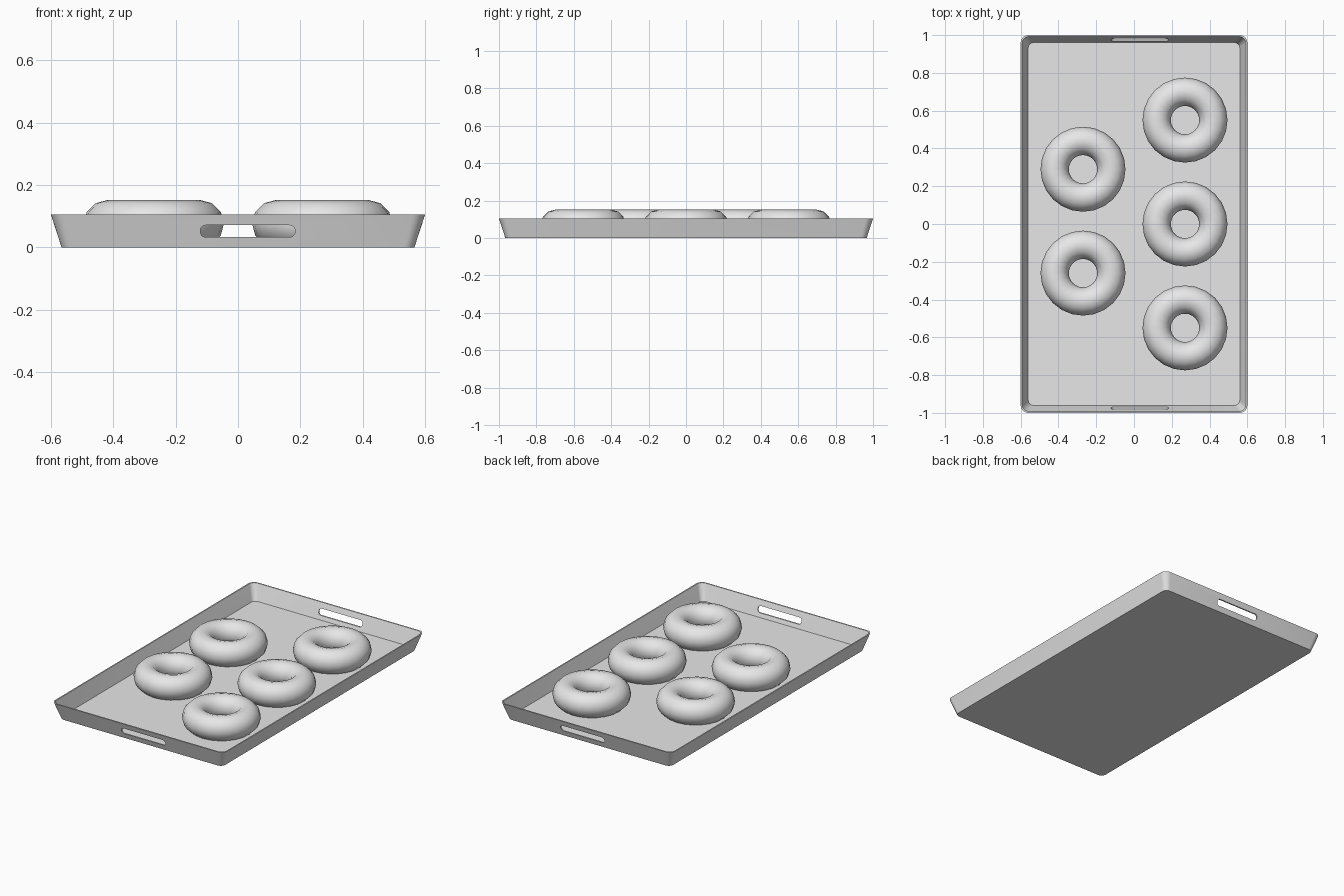
import bpy, bmesh, math

cube = bpy.data.objects.get("Cube")
if cube:
    bpy.data.objects.remove(cube, do_unlink=True)

GREY = (0.8, 0.8, 0.8, 1)
grey = bpy.data.materials.new("light_grey")
grey.diffuse_color = GREY
grey.use_nodes = True
grey.node_tree.nodes["Principled BSDF"].inputs["Base Color"].default_value = GREY


def rounded_rect(hx, hy, r, steps=6):
    """Counter-clockwise outline with rounded corners."""
    points = []
    for corner, (sx, sy) in enumerate([(1, 1), (-1, 1), (-1, -1), (1, -1)]):
        for i in range(steps + 1):
            a = math.pi / 2 * (corner + i / steps)
            points.append((sx * (hx - r) + r * math.cos(a),
                           sy * (hy - r) + r * math.sin(a)))
    return points


def loft(name, loops):
    """Closed solid skinned through a list of vertex loops."""
    bm = bmesh.new()
    rings = [[bm.verts.new(p) for p in loop] for loop in loops]
    n = len(rings[0])
    for a, b in zip(rings, rings[1:]):
        for i in range(n):
            j = (i + 1) % n
            bm.faces.new((a[i], a[j], b[j], b[i]))
    bm.faces.new(rings[0][::-1])
    bm.faces.new(rings[-1])
    bmesh.ops.recalc_face_normals(bm, faces=bm.faces)
    mesh = bpy.data.meshes.new(name)
    bm.to_mesh(mesh)
    bm.free()
    mesh.materials.append(grey)
    obj = bpy.data.objects.new(name, mesh)
    bpy.context.collection.objects.link(obj)
    return obj


def select(obj):
    bpy.ops.object.select_all(action='DESELECT')
    obj.select_set(True)
    bpy.context.view_layer.objects.active = obj


# Tray: flared outer wall, thin rim, inner wall and floor
sections = [(0.566, 0.966, 0.032, 0), (0.6, 1.0, 0.04, 0.105),
            (0.592, 0.992, 0.034, 0.105), (0.56, 0.96, 0.027, 0.008)]
tray = loft("tray", [[(x, y, z) for x, y in rounded_rect(hx, hy, r)]
                     for hx, hy, r, z in sections])

# Handle slots through both end walls
slot = rounded_rect(0.152, 0.019, 0.0175)
cutter = loft("slot_cutter", [[(x + 0.031, y, z + 0.052) for x, z in slot]
                              for y in (-1.2, 1.2)])
cutter.hide_render = True
cut = tray.modifiers.new("handle_slots", 'BOOLEAN')
cut.object = cutter
cut.operation = 'DIFFERENCE'
cut.solver = 'EXACT'
select(tray)
bpy.ops.object.modifier_apply(modifier=cut.name)
bpy.data.objects.remove(cutter, do_unlink=True)
bpy.ops.object.shade_smooth_by_angle(angle=math.radians(30))

# Ring pastries in two staggered rows
rows = {0.27: (0.55, 0, -0.55), -0.27: (0.29, -0.26)}
for x, ys in rows.items():
    for y in ys:
        bpy.ops.mesh.primitive_torus_add(
            location=(x, y, 0.0765), major_radius=0.15, minor_radius=0.075,
            major_segments=24, minor_segments=12)
        ring = bpy.context.object
        ring.name = "ring_pastry"
        ring.data.materials.append(grey)
        bpy.ops.object.shade_smooth()
